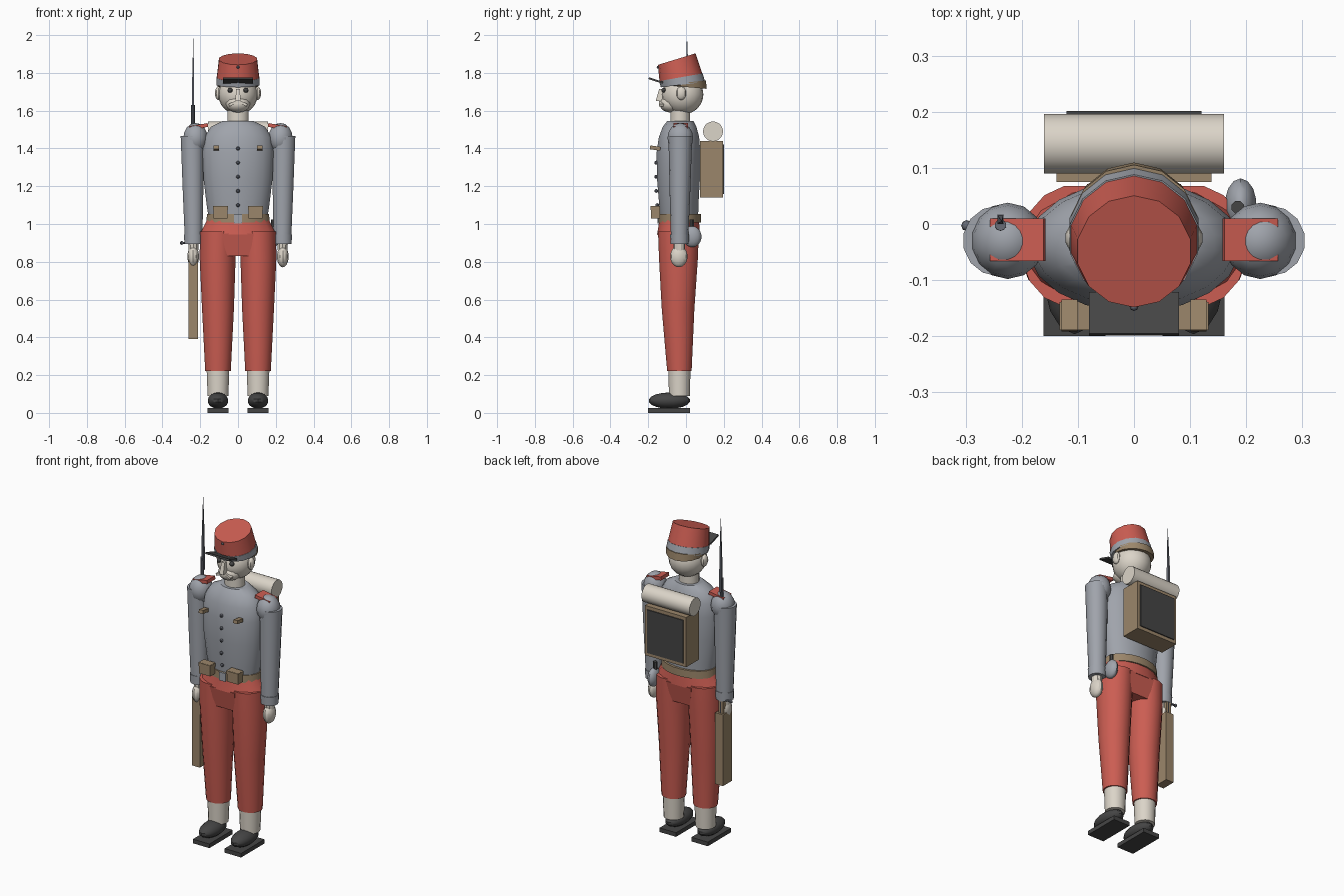
import bpy, bmesh, math
from mathutils import Vector, Matrix

cube = bpy.data.objects.get("Cube")
if cube:
    bpy.data.objects.remove(cube, do_unlink=True)


def material(name, r, g, b):
    m = bpy.data.materials.new(name)
    m.use_nodes = True
    m.diffuse_color = (r, g, b, 1)
    m.node_tree.nodes["Principled BSDF"].inputs["Base Color"].default_value = (r, g, b, 1)
    return m


RED = material("red_cloth", .6, .11, .085)
GREY = material("grey_cloth", .35, .37, .41)
BROWN = material("brown_leather", .33, .24, .145)
CREAM = material("cream", .71, .66, .58)
BLACK = material("black_leather", .06, .06, .06)
STEEL = material("dark_steel", .14, .15, .18)


def finish(name, bm, mat):
    bmesh.ops.recalc_face_normals(bm, faces=bm.faces[:])
    mesh = bpy.data.meshes.new(name)
    bm.to_mesh(mesh)
    bm.free()
    mesh.materials.append(mat)
    obj = bpy.data.objects.new(name, mesh)
    bpy.context.scene.collection.objects.link(obj)
    bpy.ops.object.select_all(action='DESELECT')
    obj.select_set(True)
    bpy.context.view_layer.objects.active = obj
    bpy.ops.object.shade_smooth_by_angle(angle=math.radians(32))
    return obj


def loft(name, mat, rings, sides=16):
    """Closed tube through rings (x, y, z, radius x, radius y, tilt in degrees)."""
    bm = bmesh.new()
    loops = []
    for x, y, z, rx, ry, *tilt in rings:
        rot = Matrix.Rotation(math.radians(tilt[0] if tilt else 0), 3, 'X')
        angles = [math.tau * (i + .5) / sides for i in range(sides)]
        loops.append([bm.verts.new(Vector((x, y, z)) + rot @ Vector(
            (rx * math.cos(a), ry * math.sin(a), 0))) for a in angles])
    for low, high in zip(loops, loops[1:]):
        for i in range(sides):
            j = (i + 1) % sides
            bm.faces.new((low[i], low[j], high[j], high[i]))
    bm.faces.new(loops[0])
    bm.faces.new(loops[-1])
    return finish(name, bm, mat)


def box(name, mat, centre, size, tilt=0, roll=0):
    bm = bmesh.new()
    turn = Matrix.Rotation(math.radians(tilt), 4, 'X') @ Matrix.Rotation(math.radians(roll), 4, 'Y')
    bmesh.ops.create_cube(bm, size=1, matrix=Matrix.Translation(centre) @ turn
                          @ Matrix.Diagonal((*size, 1)))
    return finish(name, bm, mat)


def ball(name, mat, centre, radii, u=14, v=9):
    bm = bmesh.new()
    bmesh.ops.create_uvsphere(bm, u_segments=u, v_segments=v, radius=1,
                              matrix=Matrix.Translation(centre) @ Matrix.Diagonal((*radii, 1)))
    return finish(name, bm, mat)


def rod(name, mat, centre, radius, length, sides=12):
    """Cylinder lying along x."""
    bm = bmesh.new()
    bmesh.ops.create_cone(bm, cap_ends=True, segments=sides, radius1=radius, radius2=radius,
                          depth=length, matrix=Matrix.Translation(centre)
                          @ Matrix.Rotation(math.pi / 2, 4, 'Y'))
    return finish(name, bm, mat)


# Cap, leaning forward
loft("cap_crown", RED, [(0, -.027, 1.775, .115, .115, 10), (0, -.049, 1.873, .103, .104, 17)], 14)
loft("cap_band", GREY, [(0, -.016, 1.738, .118, .118, 7), (0, -.027, 1.777, .117, .117, 10)], 14)
loft("hair", BROWN, [(0, .002, 1.725, .108, .108, -5), (0, -.01, 1.748, .115, .116, 6)], 14)
box("cap_visor", BLACK, (0, -.16, 1.76), (.16, .078, .01), -18)
ball("cap_badge", STEEL, (0, -.147, 1.83), (.008, .008, .008), 8, 6)

# Head and face
ball("head", CREAM, (0, -.018, 1.685), (.104, .11, .105), 20, 12)
ball("chin", CREAM, (0, -.08, 1.635), (.065, .06, .045))
loft("nose", CREAM, [(0, -.135, 1.65, .02, .036), (0, -.128, 1.715, .014, .02)], 4)
loft("neck", CREAM, [(0, -.03, 1.53, .058, .053), (0, -.03, 1.62, .058, .053)])
for s, side in ((1, "left"), (-1, "right")):
    ball(side + "_ear", CREAM, (s * .104, -.025, 1.692), (.019, .026, .036), 10, 8)
    ball(side + "_eye", BLACK, (s * .042, -.118, 1.708), (.014, .013, .013), 10, 8)
    box(side + "_moustache", CREAM, (s * .024, -.13, 1.64), (.052, .025, .014), 0, s * 25)

# Tunic
loft("tunic", GREY, [
    (0, -.035, 1.02, .155, .1), (0, -.038, 1.1, .168, .105), (0, -.04, 1.24, .185, .115),
    (0, -.04, 1.38, .19, .117), (0, -.037, 1.46, .18, .108), (0, -.034, 1.515, .145, .09),
    (0, -.03, 1.545, .085, .07)], 20)
for i in range(5):
    ball("tunic_button", STEEL, (0, -.152 - .006 * (i < 4), 1.4 - .075 * i), (.01, .01, .01), 8, 6)

# Belt with buckle
loft("belt", BROWN, [(0, -.033, 1.008, .17, .113), (0, -.033, 1.053, .166, .113)], 20)
box("belt_buckle", GREY, (0, -.146, 1.028), (.042, .01, .05))

# Trousers
loft("hips", RED, [(0, -.04, .945, .207, .115), (0, -.036, 1.02, .168, .107),
                   (0, -.036, 1.045, .157, .105)], 16)
loft("crotch", RED, [(0, -.04, .83, .09, .125), (0, -.04, .95, .118, .157)], 4).data.transform(
    Matrix.Identity(4))

for s, side in ((1, "left"), (-1, "right")):
    # Leg, gaiter and boot
    loft(side + "_trouser_leg", RED, [
        (s * .106, -.035, .222, .069, .066), (s * .106, -.042, .55, .086, .088),
        (s * .108, -.04, .82, .097, .105), (s * .105, -.04, .96, .098, .11)])
    loft(side + "_gaiter", CREAM, [(s * .106, -.035, .09, .056, .056),
                                   (s * .106, -.035, .225, .061, .06)])
    ball(side + "_boot", BLACK, (s * .106, -.088, .065), (.056, .11, .043))
    box(side + "_sole", BLACK, (s * .106, -.089, .0125), (.11, .222, .025))

    # Arm, shoulder and epaulette
    loft(side + "_sleeve", GREY, [
        (s * .235, -.034, .9, .047, .045), (s * .238, -.032, 1.18, .056, .055),
        (s * .242, -.03, 1.465, .063, .063)], 14)
    loft(side + "_cuff", GREY, [(s * .235, -.034, .893, .05, .048),
                                (s * .235, -.034, .945, .052, .05)], 14)
    ball(side + "_shoulder", GREY, (s * .225, -.03, 1.455), (.066, .068, .08), 14, 8)
    box(side + "_epaulette", RED, (s * .207, -.028, 1.516), (.097, .076, .02), 0, s * 10)
    ball(side + "_hand", CREAM, (s * .237, -.038, .828), (.031, .046, .057), 12, 9)
    loft(side + "_wrist", CREAM, [(s * .236, -.036, .85, .026, .03), (s * .236, -.036, .91, .03, .032)], 10)

    # Belt pouch and chest clip
    box(side + "_pouch", BROWN, (s * .093, -.162, 1.062), (.075, .048, .066))
    box(side + "_pouch_flap", BROWN, (s * .093, -.164, 1.084), (.08, .05, .02))
    box(side + "_chest_clip", BROWN, (s * .115, -.163, 1.402), (.028, .055, .02), -8)

# Flask on the left hip
ball("flask", GREY, (.19, .033, .933), (.029, .049, .056))
loft("flask_neck", BLACK, [(.185, .03, .98, .012, .012), (.185, .03, 1.025, .012, .012)], 8)

# Backpack with dark rear panel and bedroll
box("backpack", BROWN, (0, .135, 1.29), (.276, .12, .3))
box("backpack_panel", BLACK, (0, .197, 1.29), (.24, .008, .26))
rod("bedroll", CREAM, (0, .143, 1.49), .053, .32, 20)

# Rifle held upright in the right hand
box("rifle_stock", BROWN, (-.237, -.02, .605), (.052, .085, .43))
box("rifle_grip", BROWN, (-.24, -.01, .85), (.03, .04, .09))
loft("rifle_barrel", STEEL, [(-.238, -.002, .82, .013, .013), (-.238, -.002, 1.63, .01, .01)], 10)
loft("bayonet", STEEL, [(-.238, .008, 1.55, .008, .012), (-.238, .008, 1.75, .007, .01),
                        (-.236, .005, 1.99, .001, .001)], 4)
rod("rifle_bolt", STEEL, (-.265, -.003, .9), .006, .07, 8)
ball("bolt_knob", STEEL, (-.298, -.003, .9), (.01, .01, .01), 8, 6)
